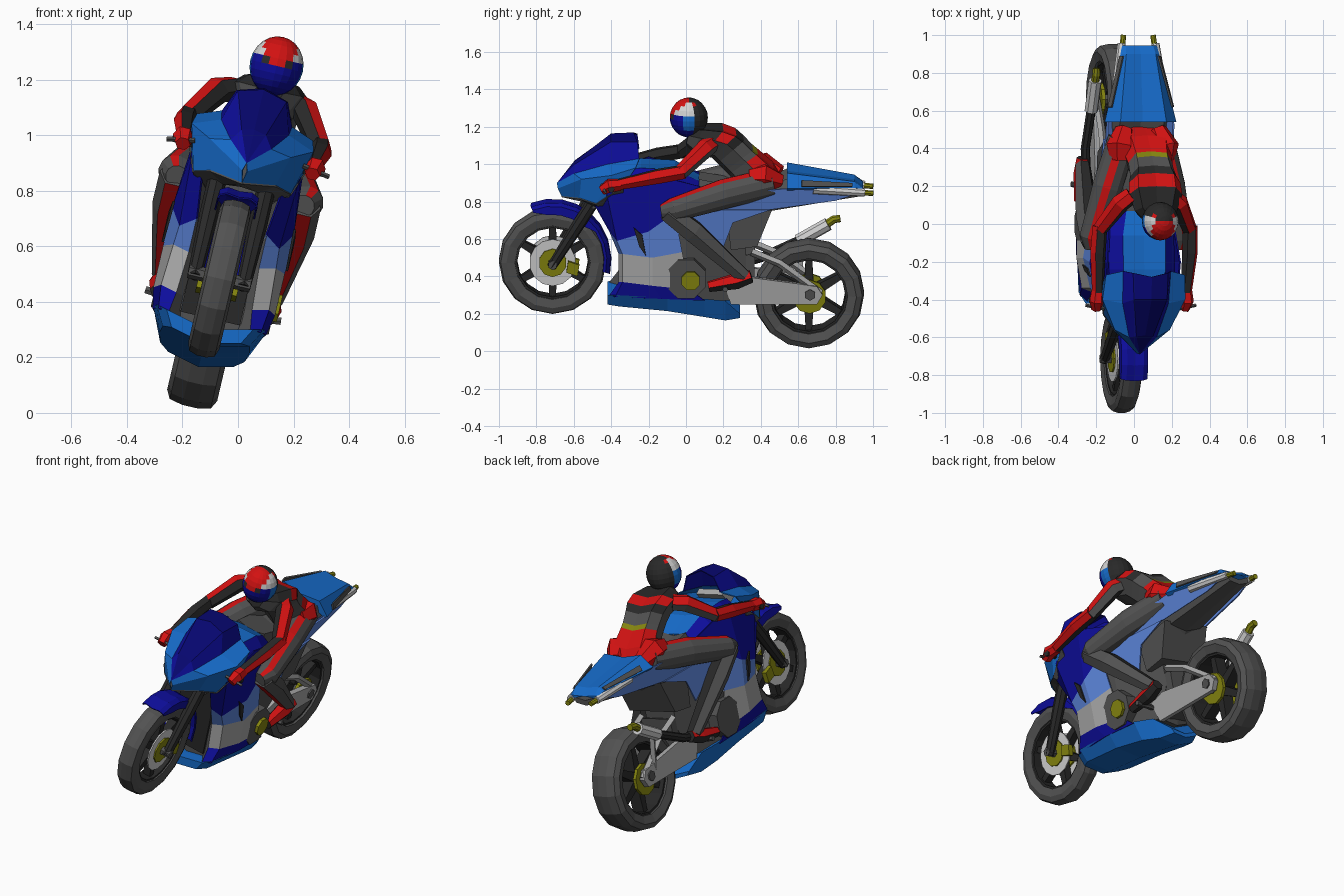
import bpy, bmesh, math
from mathutils import Matrix, Vector

if bpy.data.objects.get("Cube"):
    bpy.data.objects.remove(bpy.data.objects["Cube"])

LEAN = math.radians(13.2)
C, S = math.cos(LEAN), math.sin(LEAN)
LEAN_MATRIX = Matrix.Translation((-0.18, 0, 0)) @ Matrix.Rotation(LEAN, 4, 'Y')
MATS = {}
for key, rgb in {
        "navy": (0.004, 0.004, 0.33), "screen_blue": (0.002, 0.002, 0.16), "azure": (0.008, 0.15, 0.6),
        "light_blue": (0.11, 0.24, 0.72), "red": (0.65, 0.006, 0.006), "dark_grey": (0.085, 0.085, 0.085),
        "black": (0.022, 0.022, 0.022), "light_grey": (0.4, 0.4, 0.4), "white": (0.65, 0.65, 0.65),
        "olive": (0.24, 0.24, 0.005)}.items():
    MATS[key] = m = bpy.data.materials.new(key)
    m.use_nodes = True
    m.diffuse_color = (*rgb, 1)
    next(n for n in m.node_tree.nodes if n.type == 'BSDF_PRINCIPLED').inputs["Base Color"].default_value = (*rgb, 1)


def loc(x, y, z, ref=None):
    """Upright bike coordinates from lean-adjusted height z."""
    return Vector((x, y, (z + (x if ref is None else ref) * S) / C))


def place(name, bm, used, mirror=False, shell=0):
    me = bpy.data.meshes.new(name)
    bm.to_mesh(me)
    bm.free()
    for u in used:
        me.materials.append(MATS[u])
    ob = bpy.data.objects.new(name, me)
    bpy.context.collection.objects.link(ob)
    ob.matrix_world = LEAN_MATRIX
    if mirror:
        ob.modifiers.new("Mirror", 'MIRROR')
    if shell:
        ob.modifiers.new("Thickness", 'SOLIDIFY').thickness = shell


def mesh(name, verts, faces, cols, mirror=False, shell=0):
    used = list(dict.fromkeys(cols))
    bm = bmesh.new()
    vs = [bm.verts.new(v) for v in verts]
    for f, col in zip(faces, cols):
        bm.faces.new([vs[i] for i in f]).material_index = used.index(col)
    bmesh.ops.remove_doubles(bm, verts=bm.verts, dist=1e-5)
    bmesh.ops.recalc_face_normals(bm, faces=bm.faces)
    place(name, bm, used, mirror, shell)


def loft(name, rows, mats, closed=False, caps=True, mirror=True, shell=0, ready=False):
    """Skin rows of points; mats is a colour or a rule of (row, column)."""
    n = len(rows[0])
    verts = [p if ready else loc(*p) for r in rows for p in r]
    pick = mats if callable(mats) else (lambda i, k: mats)
    cells = [(i, k) for i in range(len(rows) - 1) for k in range(n if closed else n - 1)]
    faces = [(i * n + k, i * n + (k + 1) % n, (i + 1) * n + (k + 1) % n, (i + 1) * n + k) for i, k in cells]
    cols = [pick(i, k) for i, k in cells]
    if caps:
        faces += [tuple(range(n)), tuple(range((len(rows) - 1) * n, len(rows) * n))]
        cols += [pick(0, 0), pick(len(rows) - 2, 0)]
    mesh(name, verts, faces, cols, mirror, shell)


def tube(name, path, radii, mats, n=6, mirror=True):
    """Faceted limb or pipe; mats may list one colour per side."""
    pts = [loc(*p) for p in path]
    rows = []
    for i, p in enumerate(pts):
        d = (pts[min(i + 1, len(pts) - 1)] - pts[max(i - 1, 0)]).normalized()
        u = d.cross(Vector((0, 0, 1))).normalized()
        v = u.cross(d)
        rows.append([p + radii[i] * (math.cos(a) * u + math.sin(a) * v) for a in (math.tau * k / n for k in range(n))])
    loft(name, rows, mats if isinstance(mats, str) else (lambda i, k: mats[k]), True, mirror=mirror, ready=True)


def prism(name, outline, x0, x1, mat, mirror=True, ref=None):
    """Side outline of (y, z) extruded across the bike."""
    rows = [[loc(x, y, z, x1 if ref is None else ref) for y, z in outline] for x in (x0, x1)]
    loft(name, rows, mat, True, mirror=mirror, ready=True)


def ring(y, z, r, n):
    turns = [math.tau * (k + .5) / n for k in range(n)]
    return [(y + r * math.cos(a), z + r * math.sin(a)) for a in turns]


def plate(name, pts, mat):
    mesh(name, [loc(*p) for p in pts], [tuple(range(len(pts)))], [mat], True, 0.009)


def slab(sections):
    """Half sections (y, half width, top, bottom, lower width factor)."""
    return [[(0, y, t), (hw, y, t), (hw * f, y, b), (0, y, b)] for y, hw, t, b, f in sections]


def wheel(name, y, z, R, w):
    half = [(.42 * w, .70 * R), (.5 * w, .86 * R), (.41 * w, .965 * R), (.15 * w, R)]
    rim = [(.35 * w, .72 * R), (.35 * w, .66 * R), (-.35 * w, .66 * R), (-.35 * w, .72 * R)]
    for part, prof, mat in (("_tyre", half + [(-x, r) for x, r in reversed(half)], "dark_grey"), ("_rim", rim, "black")):
        rows = [[Vector((x, y + r * math.cos(a), z / C + r * math.sin(a))) for x, r in prof]
                for a in (math.tau * k / 16 for k in range(17))]
        loft(name + part, rows, mat, True, False, False, ready=True)
    for k in range(6):
        a = math.tau * (k + .5) / 6
        arm = [(r * math.cos(a) - t * math.sin(a), r * math.sin(a) + t * math.cos(a))
               for r, t in ((.04, -.026), (.7 * R, -.016), (.7 * R, .016), (.04, .026))]
        prism(name + "_spoke", [(y + p, z + q) for p, q in arm], -.2 * w, .2 * w, "black", False, 0)


# Wheels, brakes and hubs
wheel("front_wheel", -.713, .484, .288, .115)
wheel("rear_wheel", .657, .311, .296, .185)
prism("front_brake_disc", ring(-.713, .485, .125, 14), .042, .05, "white", ref=0)
prism("front_hub", ring(-.713, .485, .075, 10), .03, .058, "olive", ref=0)
prism("front_axle", ring(-.713, .485, .025, 6), 0, .115, "dark_grey", ref=0)
prism("brake_caliper", [(-.63, .48), (-.57, .46), (-.58, .4), (-.64, .42)], .045, .075, "olive")
prism("rear_axle", ring(.66, .31, .03, 6), 0, .1, "dark_grey", ref=0)
prism("rear_hub", ring(.66, .31, .09, 10), .065, .085, "olive", ref=0)

# Front fork and fender
tube("fork_leg", [(.09, -.47, .84), (.09, -.58, .67), (.09, -.72, .45)], [.034, .034, .026], "black", 8)
prism("fork_clamp", [(-.5, .84), (-.4, .84), (-.4, .79), (-.5, .79)], 0, .12, "dark_grey", ref=0)
rows = []
for k in range(9):
    a = math.radians(112 - 125 * k / 8)
    profile = ((0, .315), (.045, .31), (.072, .29), (.075, .245 if 0 < k < 5 else .275))
    rows.append([(x, -.713 + r * math.cos(a), .485 + r * math.sin(a)) for x, r in profile])
loft("front_fender", rows, "navy", caps=False, shell=.006)

# Nose cowl and screen
edge = [(0, -.69, .90), (.075, -.6, .95), (.125, -.42, 1.0), (.13, -.25, 1.03)]
low = [(0, -.665, .83), (.12, -.57, .82), (.18, -.48, .79), (.22, -.33, .89)]
loft("windscreen", [
    [(0, -.69, .90), (0, -.59, 1.02), (0, -.4, 1.165), (0, -.28, 1.17)],
    [(0, -.69, .90), (.045, -.595, 1.0), (.09, -.4, 1.12), (.095, -.26, 1.12)],
    edge], lambda i, k: "screen_blue" if i == 0 else "navy", caps=False, shell=.006)
loft("nose_cowl", [edge, [(.01, -.685, .87), (.15, -.56, .92), (.225, -.4, .94), (.215, -.27, .98)], low],
     "azure", caps=False, shell=.006)
loft("nose_underside", [low, [(0, -.57, .82), (.06, -.53, .80), (.11, -.45, .76), (.15, -.35, .76)]],
     "dark_grey", caps=False, shell=.006)
prism("dashboard", [(-.42, .98), (-.34, 1.04), (-.31, 1.02), (-.36, .95)], 0, .09, "light_grey", ref=0)

# Side fairing in stacked colour bands
front_edge = [(.15, -.50, .80), (.13, -.41, .64), (.13, -.36, .52), (.14, -.36, .37), (.15, -.41, .30)]
sides = [[(.20, -.43, .87), (.20, -.2, .95), (.165, .12, .87)], [(.185, -.37, .59), (.225, -.2, .64), (.20, -.06, .74)],
         [(.19, -.34, .52), (.225, -.18, .50), (.205, -.02, .53)], [(.20, -.34, .37), (.225, -.18, .35), (.21, .02, .33)],
         [(.19, -.38, .29), (.21, -.13, .28), (.20, .10, .27)]]
bands = ["navy", "light_blue", "light_grey", "navy"]
loft("side_fairing", [[p] + s for p, s in zip(front_edge, sides)], lambda i, k: bands[i], caps=False, shell=.008)
loft("fairing_liner", [front_edge, [(.1, -.33, p[2]) for p in front_edge]], "dark_grey", caps=False)
plate("fairing_vent", [(.228, -.28, .66), (.234, -.235, .62), (.234, -.215, .51), (.232, -.25, .56)], "black")
loft("belly_pan", slab([(-.42, .16, .30, .25, .8), (-.36, .2, .30, .24, .8), (-.1, .208, .285, .215, .8),
                        (.1, .195, .28, .183, .8), (.21, .15, .27, .165, .8), (.29, .1, .2, .178, .8)]), "azure")

# Engine, radiator and body core
loft("engine_core", slab([(-.34, .12, .8, .3, 1), (-.2, .18, .84, .28, 1), (0, .18, .82, .28, 1),
                          (.24, .12, .8, .27, 1), (.32, .1, .75, .45, 1)]), "dark_grey")
prism("radiator", [(-.36, .76), (-.34, .76), (-.33, .34), (-.35, .34)], 0, .11, "black", ref=0)
prism("engine_cover", ring(0, .385, .112, 8), .15, .218, "dark_grey")
prism("clutch_cover", ring(.025, .375, .052, 8), .2, .236, "olive", False)

# Tank, seat and tail
tank = ((-.33, .99, .10, .17, .89), (-.24, 1.0, .115, .18, .91), (-.06, .99, .115, .175, .9), (.07, .93, .08, .15, .86))
loft("fuel_tank", [[(0, y, t), (a, y, t - .02), (b, y, s), (b, y, s - .09)] for y, t, a, b, s in tank],
     lambda i, k: "azure" if k == 0 else "navy")
loft("seat", slab([(.07, .09, .92, .8, 1.3), (.28, .1, .88, .8, 1.3), (.46, .12, .89, .83, 1.25),
                   (.56, .12, .93, .86, 1.25)]), "dark_grey")
loft("undertail", slab([(.15, .14, .82, .58, .75), (.33, .14, .84, .61, .75), (.45, .15, .86, .75, .75),
                        (.94, .085, .86, .83, .75)]), "dark_grey")
prism("seat_frame_box", [(.22, .7), (.46, .755), (.38, .56), (.24, .54)], 0, .158, "dark_grey")
tail = ((.54, .965, .125, .195, .87), (.9, .92, .08, .105, .874), (.945, .885, .075, .095, .868))
loft("tail_cowl", [[(0, y, t), (a, y, t - .012), (b, y, s), (b - .02, y, s - .01)] for y, t, a, b, s in tail], "azure")
plate("tail_inset", [(.168, .62, .915), (.181, .62, .882), (.113, .89, .882), (.099, .89, .90)], "dark_grey")
plate("tail_side_panel", [(.2, -.08, .76), (.185, .2, .84), (.185, .53, .868), (.1, .94, .85),
                          (.12, .8, .805), (.165, .45, .757)], "light_blue")
plate("frame_side_panel", [(.2, -.08, .76), (.165, .45, .757), (.165, .25, .69), (.165, .2, .56), (.19, .08, .66)],
      "light_blue")
tube("tail_pipe", [(.13, .68, .866), (.092, .955, .848)], [.026, .022], "white", 8)
tube("tail_pipe_tip", [(.088, .94, .848), (.08, 1.0, .845)], [.015, .015], "olive", 8)

# Swingarm, stay and low exhaust on one side
prism("swingarm", [(.2, .37), (.3, .40), (.6, .36), (.70, .345), (.73, .30), (.70, .25), (.24, .25)],
      .098, .13, "light_grey")
tube("swingarm_brace", [(.11, .35, .53), (.11, .5, .47), (.11, .72, .31)], [.02] * 3, "light_grey", 4)
prism("swingarm_pivot", [(.2, .5), (.37, .55), (.36, .3), (.2, .3)], 0, .1, "dark_grey", ref=0)
prism("axle_nut", ring(.663, .3, .03, 6), .1, .138, "dark_grey")
tube("exhaust_link", [(-.16, .12, .42), (-.19, .4, .5), (-.18, .62, .6)], [.025] * 3, "black", 8, False)
tube("exhaust_can", [(-.18, .6, .59), (-.18, .76, .68)], [.036, .036], "white", 8, False)
tube("exhaust_tip", [(-.18, .74, .67), (-.18, .79, .705), (-.18, .825, .71)], [.022, .022, .02], "olive", 8, False)
tube("exhaust_bracket", [(-.11, .6, .36), (-.16, .62, .6)], [.018, .018], "light_grey", 4, False)

# Controls
tube("handlebar", [(.08, -.42, .9), (.28, -.40, .865)], [.018, .018], "black")
tube("brake_lever", [(.2, -.45, .89), (.3, -.43, .85)], [.009, .009], "dark_grey", 4)
tube("foot_peg", [(.1, .2, .35), (.25, .21, .33)], [.015, .015], "dark_grey")

# Rider torso, hung slightly into the turn: red hips, waist band, striped back, grey flanks
spine = [(.52, .90, .46, .84, .10), (.47, .985, .3, .86, .135), (.385, 1.06, .23, .95, .12), (.36, 1.08, .21, .97, .12),
         (.31, 1.13, .17, 1.01, .125), (.27, 1.16, .14, 1.04, .14), (.2, 1.185, .09, 1.05, .145),
         (.09, 1.195, .04, 1.07, .115), (.02, 1.19, 0, 1.11, .05)]
side = [(0, 0), (.7, .05), (1, .4), (.7, .9), (0, 1), (-.7, .9), (-1, .4), (-.7, .05)]
rows = [[loc(w * g + .022, ty + (by - ty) * f, tz + (bz - tz) * f, w * abs(g)) for g, f in side]
        for ty, tz, by, bz, w in spine]
back = ["red", "red", "olive", "dark_grey", "black", "red", "black", "black"]
loft("rider_torso", rows, lambda i, k: back[i] if k in (0, 1, 6, 7) and (i != 2 or k in (0, 7)) or i == 0
     else "dark_grey", True, mirror=False, ready=True)

# Rider arms and legs
G, K, R = "dark_grey", "black", "red"
tube("upper_arm", [(.105, .15, 1.12), (.16, .11, 1.09), (.245, -.03, .955)], [.046, .05, .04], [K, R, R, G, K, K])
tube("forearm", [(.245, -.01, .96), (.25, -.15, .935), (.24, -.37, .89)], [.04, .042, .03], [K, K, R, R, K, K])
tube("glove", [(.24, -.35, .89), (.245, -.41, .885), (.24, -.45, .86)], [.033, .038, .028], R)
tube("thigh", [(.1, .45, .9), (.17, .2, .84), (.24, -.07, .755), (.235, -.13, .745)], [.08, .082, .066, .04],
     [G, G, G, R, G, G, G, G, G, G, K, K], 12)
tube("shin", [(.24, -.1, .75), (.235, .04, .64), (.2, .31, .40)], [.058, .064, .042], [G, K, K, G, R, G])
tube("boot", [(.2, .35, .40), (.2, .27, .375), (.205, .12, .345)], [.035, .045, .03], [K, R, R, K, K, K])
tube("hip", [(.09, .5, .905), (.12, .41, .935), (.12, .34, .93)], [.05, .078, .055], R)

# Helmet, coloured by facing direction
bm = bmesh.new()
bmesh.ops.create_uvsphere(bm, u_segments=20, v_segments=12, radius=1)
bm.normal_update()
helmet = ["black", "red", "navy", "azure", "white"]
for f in bm.faces:
    x, y, z = abs(f.normal.x), f.normal.y, f.normal.z
    if y > .35 or (z > .8 and y > 0) or (y < 0 and .4 < x < .65 and .1 < z < .35):
        f.material_index = 0
    elif x < .6:
        f.material_index = 1 if z > .1 else 2
    else:
        f.material_index = 4 if z > .2 else 3 if z > -.5 and y > -.35 else 2
bmesh.ops.scale(bm, vec=(.097, .102, .107), verts=bm.verts)
bmesh.ops.translate(bm, vec=loc(.025, .015, 1.25), verts=bm.verts)
place("helmet", bm, helmet)
